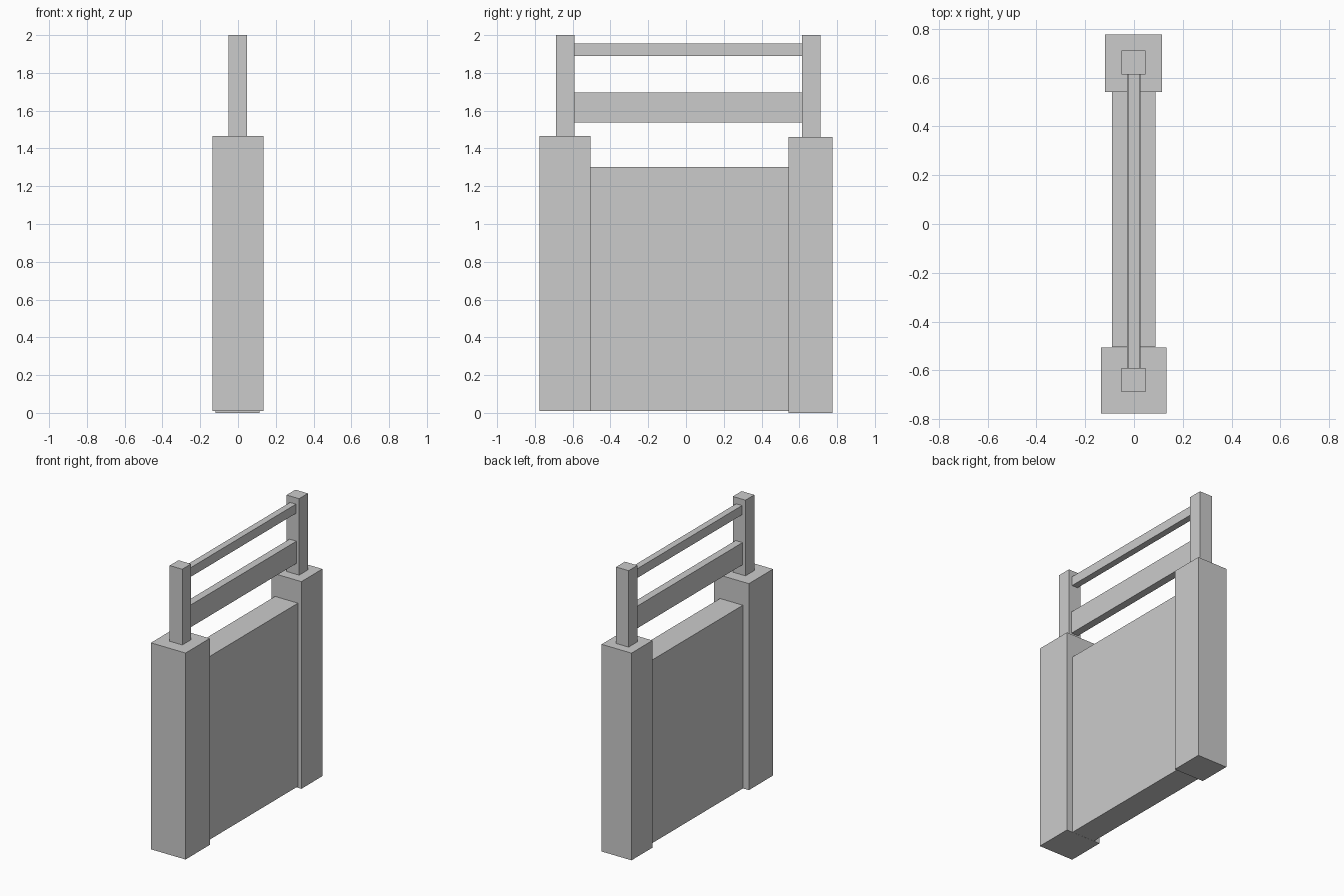
import bpy

if "Cube" in bpy.data.objects:
    bpy.data.objects.remove(bpy.data.objects["Cube"])


def box(name, x, y, z):
    """Box from (min, max) ranges on each axis."""
    bpy.ops.mesh.primitive_cube_add(size=1, location=[(a + b) / 2 for a, b in (x, y, z)])
    ob = bpy.context.object
    ob.name = name
    ob.scale = [b - a for a, b in (x, y, z)]
    bpy.ops.object.transform_apply(location=False, rotation=False, scale=True)
    return ob


# Wall panel between the pillars
box("wall_panel", (-0.09, 0.088), (-0.505, 0.543), (0.01, 1.302))

# Pillars: the front one is slightly thicker
box("front_pillar", (-0.136, 0.134), (-0.776, -0.506), (0.01, 1.466))
box("back_pillar", (-0.118, 0.115), (0.542, 0.776), (0.0, 1.461))

# Slim posts standing on the pillars
box("front_post", (-0.051, 0.047), (-0.688, -0.59), (1.466, 2.0))
box("back_post", (-0.051, 0.047), (0.614, 0.712), (1.461, 2.0))

# Rails spanning the posts
for name, half, z in (("lower_rail", 0.027, (1.538, 1.695)),
                      ("upper_rail", 0.023, (1.89, 1.955))):
    box(name, (-half - 0.001, half - 0.001), (-0.59, 0.614), z)
